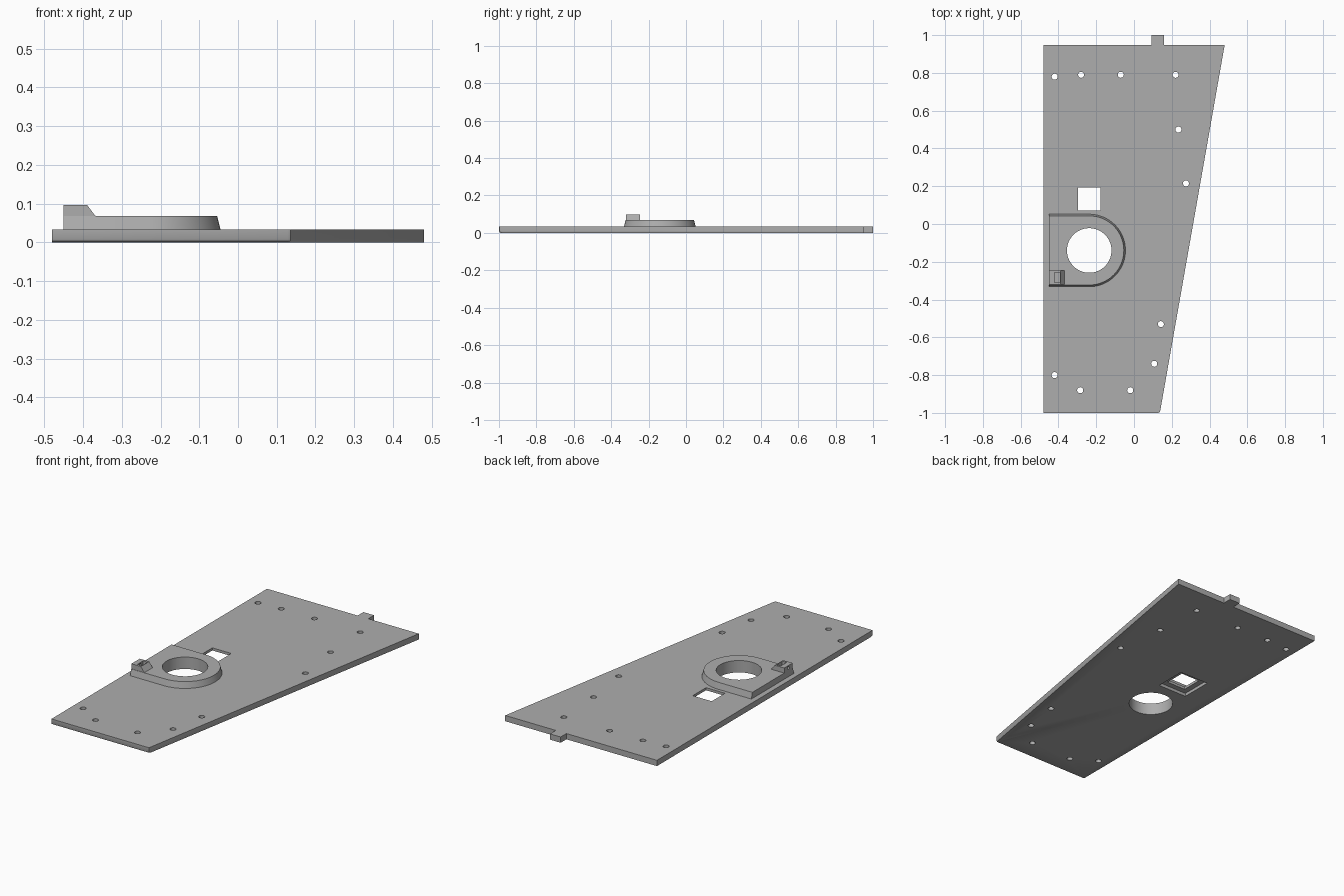
import bpy, bmesh, math

cube = bpy.data.objects.get("Cube")
if cube:
    bpy.data.objects.remove(cube, do_unlink=True)

grey = bpy.data.materials.new("plain grey")
grey.use_nodes = True
grey.diffuse_color = (0.42, 0.42, 0.42, 1)
grey.node_tree.nodes["Principled BSDF"].inputs["Base Color"].default_value = (0.42, 0.42, 0.42, 1)


def loft(name, sections):
    """Solid skinned through outlines of equal length, each given with its height."""
    bm = bmesh.new()
    rings = [[bm.verts.new((x, y, z)) for x, y in pts] for pts, z in sections]
    n = len(rings[0])
    bm.faces.new(rings[0])
    bm.faces.new(rings[-1])
    for low, high in zip(rings, rings[1:]):
        for i in range(n):
            j = (i + 1) % n
            bm.faces.new((low[i], low[j], high[j], high[i]))
    bmesh.ops.recalc_face_normals(bm, faces=bm.faces)
    mesh = bpy.data.meshes.new(name)
    bm.to_mesh(mesh)
    bm.free()
    mesh.materials.append(grey)
    obj = bpy.data.objects.new(name, mesh)
    bpy.context.collection.objects.link(obj)
    return obj


def rect(x0, x1, y0, y1):
    return [(x0, y0), (x1, y0), (x1, y1), (x0, y1)]


def circle(x, y, r, n):
    return [(x + r * math.cos(math.tau * i / n), y + r * math.sin(math.tau * i / n)) for i in range(n)]


def cut(target, cutter):
    mod = target.modifiers.new("cut", 'BOOLEAN')
    mod.object = cutter
    mod.solver = 'EXACT'
    bpy.context.view_layer.objects.active = target
    bpy.ops.object.modifier_apply(modifier=mod.name)
    bpy.data.objects.remove(cutter, do_unlink=True)


T = 0.033            # plate thickness
BOSS_TOP = 0.068
CX, CY = -0.237, -0.14

# Tapered plate with a softened front edge and corner
def plate_outline(front):
    return [(-0.48, front), (0.128, front), (0.135, front + 0.003), (0.139, front + 0.012),
            (0.48, 0.948), (0.16, 0.948), (0.16, 1), (0.093, 1), (0.093, 0.948), (-0.48, 0.948)]

plate = loft("plate", [(plate_outline(-0.99), 0), (plate_outline(-0.997), 0.003),
                       (plate_outline(-1), 0.01), (plate_outline(-1), T)])

# Round-ended boss with drafted sides
def boss_outline(r):
    arc = [(CX + r * math.cos(a), CY + r * math.sin(a))
           for a in (math.pi * (i / 40 - 0.5) for i in range(41))]
    return arc + [(-0.45, CY + r), (-0.45, CY - r)]

boss = loft("round_boss", [(boss_outline(0.192), T), (boss_outline(0.183), BOSS_TOP)])

# Small bracket with a sloped inner face
block = loft("bracket", [(rect(-0.45, -0.368, -0.321, -0.245), BOSS_TOP),
                         (rect(-0.45, -0.39, -0.321, -0.245), 0.097)])
cut(block, loft("slot_cutter", [(rect(-0.42, -0.392, -0.309, -0.257), 0.074),
                                (rect(-0.42, -0.392, -0.309, -0.257), 0.12)]))
cross = loft("cross_hole_cutter", [(circle(0, 0, 0.008, 16), -0.05), (circle(0, 0, 0.008, 16), 0.05)])
cross.rotation_euler.y = math.pi / 2
cross.location = (-0.45, -0.283, 0.083)
cut(block, cross)

# Large bore through plate and boss
for part in (plate, boss):
    cut(part, loft("bore_cutter", [(circle(CX, CY, 0.118, 64), -0.1), (circle(CX, CY, 0.118, 64), 0.2)]))

# Square window with a wider recess underneath
cut(plate, loft("window_cutter", [(rect(-0.297, -0.177, 0.072, 0.192), -0.1),
                                  (rect(-0.297, -0.177, 0.072, 0.192), 0.1)]))
cut(plate, loft("recess_cutter", [(rect(-0.329, -0.145, 0.04, 0.224), -0.1),
                                  (rect(-0.329, -0.145, 0.04, 0.224), 0.018)]))

# Screw holes round the rim
holes = [(-0.42, 0.78), (-0.28, 0.79), (-0.07, 0.79), (0.22, 0.79), (0.235, 0.5), (0.275, 0.215),
         (0.142, -0.53), (0.107, -0.74), (-0.02, -0.88), (-0.285, -0.88), (-0.42, -0.8)]
for x, y in holes:
    cut(plate, loft("screw_cutter", [(circle(x, y, 0.016, 24), -0.1), (circle(x, y, 0.016, 24), 0.1)]))

# Smooth round walls, keep edges crisp
for part in (plate, boss, block):
    bpy.ops.object.select_all(action='DESELECT')
    part.select_set(True)
    bpy.context.view_layer.objects.active = part
    bpy.ops.object.shade_smooth_by_angle(angle=math.radians(35))
